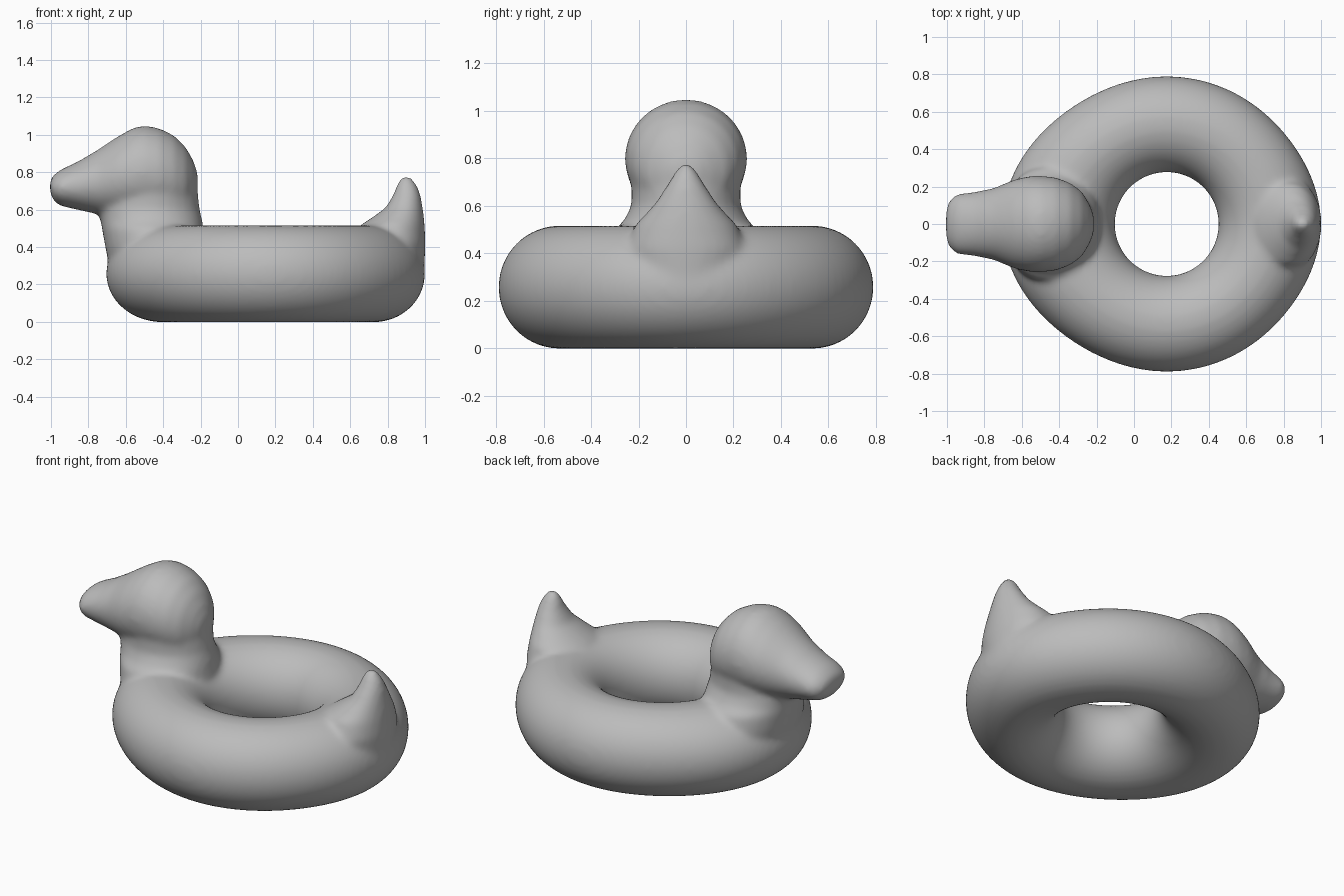
import bpy, bmesh
from math import sin, cos, pi, tau

cube = bpy.data.objects.get("Cube")
if cube:
    bpy.data.objects.remove(cube)

grey = bpy.data.materials.new("soft grey vinyl")
grey.use_nodes = True
colour = (0.5, 0.5, 0.5, 1)
grey.diffuse_color = colour
grey.node_tree.nodes["Principled BSDF"].inputs["Base Color"].default_value = colour

bm = bmesh.new()


def skin(rings, closed=False):
    """Bridge equal rings of points; cap the ends or close the loop."""
    loops = [[bm.verts.new(p) for p in ring] for ring in rings]
    pairs = list(zip(loops, loops[1:]))
    if closed:
        pairs.append((loops[-1], loops[0]))
    n = len(loops[0])
    for a, b in pairs:
        for i in range(n):
            j = (i + 1) % n
            bm.faces.new((a[i], a[j], b[j], b[i]))
    if not closed:
        bm.faces.new(loops[0][::-1])
        bm.faces.new(loops[-1])


def loft(sections, along_x, n=32):
    """Ellipses from (position, low, high, half width), stacked along x or z."""
    rings = []
    for pos, low, high, half in sections:
        ring = []
        for i in range(n):
            t = tau * i / n
            c = (low + high) / 2 + (high - low) / 2 * cos(t)
            y = half * sin(t)
            ring.append((pos, y, c) if along_x else (c, y, pos))
        rings.append(ring)
    skin(rings)


# Inflated ring, drawn out a little under the neck and the tail
tube = []
for i in range(96):
    a = tau * i / 96
    outer = 0.79 + 0.09 * max(0, -cos(a)) ** 4 + 0.035 * max(0, cos(a)) ** 8
    inner = 0.277
    mid, half = (outer + inner) / 2, (outer - inner) / 2
    ring = []
    for k in range(40):
        t = tau * k / 40
        r = mid + half * cos(t)
        ring.append((0.175 + r * cos(a), r * sin(a), 0.257 + 0.259 * sin(t)))
    tube.append(ring)
skin(tube, closed=True)

# Neck, flared where it meets the ring
loft([(0.25, -0.68, -0.2, 0.3), (0.4, -0.71, -0.17, 0.33), (0.5, -0.728, -0.185, 0.3),
      (0.54, -0.735, -0.19, 0.26), (0.6, -0.75, -0.205, 0.23), (0.7, -0.74, -0.215, 0.23)], False)

# Head and bill
loft([(-1.005, 0.69, 0.76, 0.08), (-0.985, 0.645, 0.785, 0.13), (-0.95, 0.62, 0.813, 0.16),
      (-0.85, 0.597, 0.86, 0.172), (-0.75, 0.575, 0.92, 0.192), (-0.64, 0.56, 0.993, 0.238),
      (-0.56, 0.55, 1.037, 0.256), (-0.5, 0.55, 1.05, 0.258), (-0.42, 0.55, 1.035, 0.25),
      (-0.34, 0.555, 0.995, 0.22), (-0.28, 0.57, 0.935, 0.175), (-0.24, 0.62, 0.865, 0.11),
      (-0.215, 0.7, 0.79, 0.05)], True)

# Upturned tail
loft([(0.25, 0.7, 0.995, 0.2), (0.42, 0.66, 1.003, 0.25), (0.52, 0.66, 0.998, 0.215),
      (0.56, 0.72, 0.994, 0.175), (0.61, 0.79, 0.988, 0.13), (0.68, 0.83, 0.976, 0.085),
      (0.74, 0.852, 0.953, 0.048), (0.778, 0.875, 0.92, 0.02)], False)

bmesh.ops.recalc_face_normals(bm, faces=bm.faces)
mesh = bpy.data.meshes.new("duck_swim_ring")
bm.to_mesh(mesh)
bm.free()
mesh.materials.append(grey)
duck = bpy.data.objects.new("duck_swim_ring", mesh)
bpy.context.collection.objects.link(duck)

# Fuse the parts into one skin and soften the joins
fuse = duck.modifiers.new("fuse", 'REMESH')
fuse.mode = 'VOXEL'
fuse.voxel_size = 0.016
fuse.use_smooth_shade = True
soften = duck.modifiers.new("soften", 'SMOOTH')
soften.factor = 0.5
soften.iterations = 12
